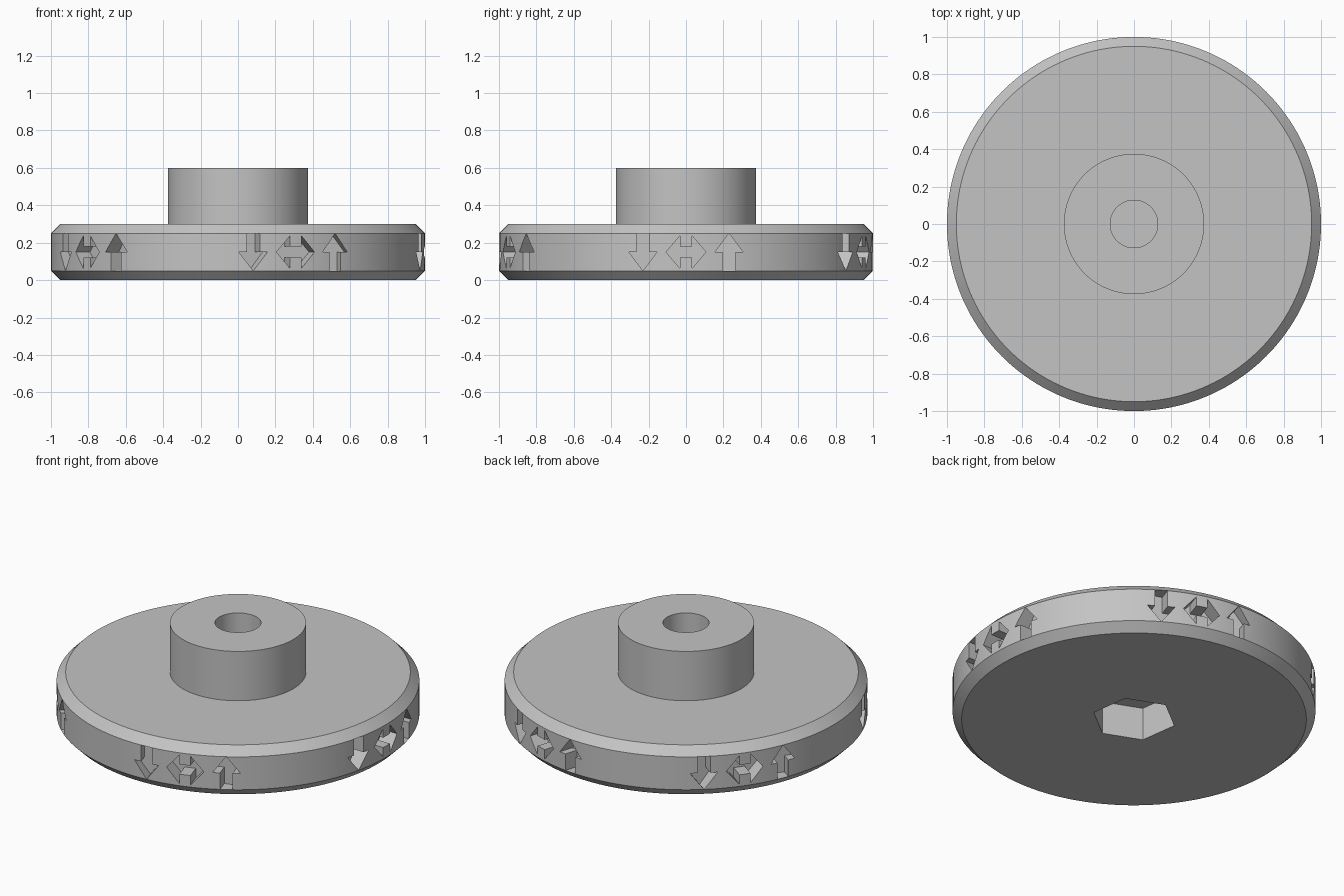
import bpy, bmesh, math
from mathutils import Matrix, Vector

cube = bpy.data.objects.get("Cube")
if cube:
    bpy.data.objects.remove(cube, do_unlink=True)

SEGMENTS = 160
RIM, HUB, BORE = 1.0, 0.375, 0.127
CHAMFER, THICK, TOP = 0.05, 0.3, 0.6
POCKET_DEPTH, BORE_FLOOR = 0.2, 0.215

# Plain grey plastic
grey = bpy.data.materials.new("plain grey")
grey.use_nodes = True
colour = (0.55, 0.55, 0.55, 1)
grey.diffuse_color = colour
grey.node_tree.nodes["Principled BSDF"].inputs["Base Color"].default_value = colour


def finish(bm, name):
    bmesh.ops.recalc_face_normals(bm, faces=bm.faces)
    mesh = bpy.data.meshes.new(name)
    bm.to_mesh(mesh)
    bm.free()
    obj = bpy.data.objects.new(name, mesh)
    bpy.context.collection.objects.link(obj)
    mesh.materials.append(grey)
    return obj


def prism(bm, points, offset):
    """Closed solid made by pushing a flat outline along an offset."""
    face = bm.faces.new([bm.verts.new(p) for p in points])
    side = bmesh.ops.extrude_face_region(bm, geom=[face], use_keep_orig=True)
    moved = [v for v in side["geom"] if isinstance(v, bmesh.types.BMVert)]
    bmesh.ops.translate(bm, verts=moved, vec=offset)


# Chamfered wheel with hub and blind bore, turned from one profile
profile = [(0, 0), (RIM - CHAMFER, 0), (RIM, CHAMFER), (RIM, THICK - CHAMFER),
           (RIM - CHAMFER, THICK), (HUB, THICK), (HUB, TOP), (BORE, TOP),
           (BORE, BORE_FLOOR), (0, BORE_FLOOR)]
bm = bmesh.new()
verts = [bm.verts.new((r, 0, z)) for r, z in profile]
edges = [bm.edges.new(pair) for pair in zip(verts, verts[1:])]
bmesh.ops.spin(bm, geom=verts + edges, cent=(0, 0, 0), axis=(0, 0, 1),
               angle=math.tau, steps=SEGMENTS, use_duplicate=False)
bmesh.ops.remove_doubles(bm, verts=bm.verts, dist=0.0001)
wheel = finish(bm, "hand_wheel")

# Arrow outlines as (sideways, height) about the middle of the rim
MID = THICK / 2
half_arrow = [(0.034, -0.1), (0.034, 0), (0.075, 0)]
up_arrow = half_arrow + [(0, 0.1)] + [(-y, z) for y, z in reversed(half_arrow)]
down_arrow = [(y, -z) for y, z in up_arrow]
half_double = [(0.032, -0.03), (0.032, -0.087), (0.107, 0), (0.032, 0.087), (0.032, 0.03)]
double_arrow = half_double + [(-y, -z) for y, z in half_double]

# Cutters: five groups of three arrows, and the hexagonal nut pocket
bm = bmesh.new()
for group in range(5):
    turn = Matrix.Rotation(math.tau * group / 5, 3, 'Z')
    for outline, shift in ((down_arrow, -0.23), (double_arrow, 0), (up_arrow, 0.23)):
        points = [turn @ Vector((0.9, y + shift, z + MID)) for y, z in outline]
        prism(bm, points, turn @ Vector((0.2, 0, 0)))
hexagon = [Matrix.Rotation(math.radians(38 + 60 * k), 3, 'Z') @ Vector((0.233, 0, -0.1))
           for k in range(6)]
prism(bm, hexagon, Vector((0, 0, POCKET_DEPTH + 0.1)))
cutter = finish(bm, "recess_cutter")
cutter.hide_render = True

# Carve the recesses, then drop the cutter
cut = wheel.modifiers.new("recesses", 'BOOLEAN')
cut.operation = 'DIFFERENCE'
cut.solver = 'EXACT'
cut.object = cutter
bpy.ops.object.select_all(action='DESELECT')
wheel.select_set(True)
bpy.context.view_layer.objects.active = wheel
bpy.ops.object.modifier_apply(modifier=cut.name)
bpy.data.objects.remove(cutter, do_unlink=True)
bpy.ops.object.shade_smooth_by_angle(angle=math.radians(25))
